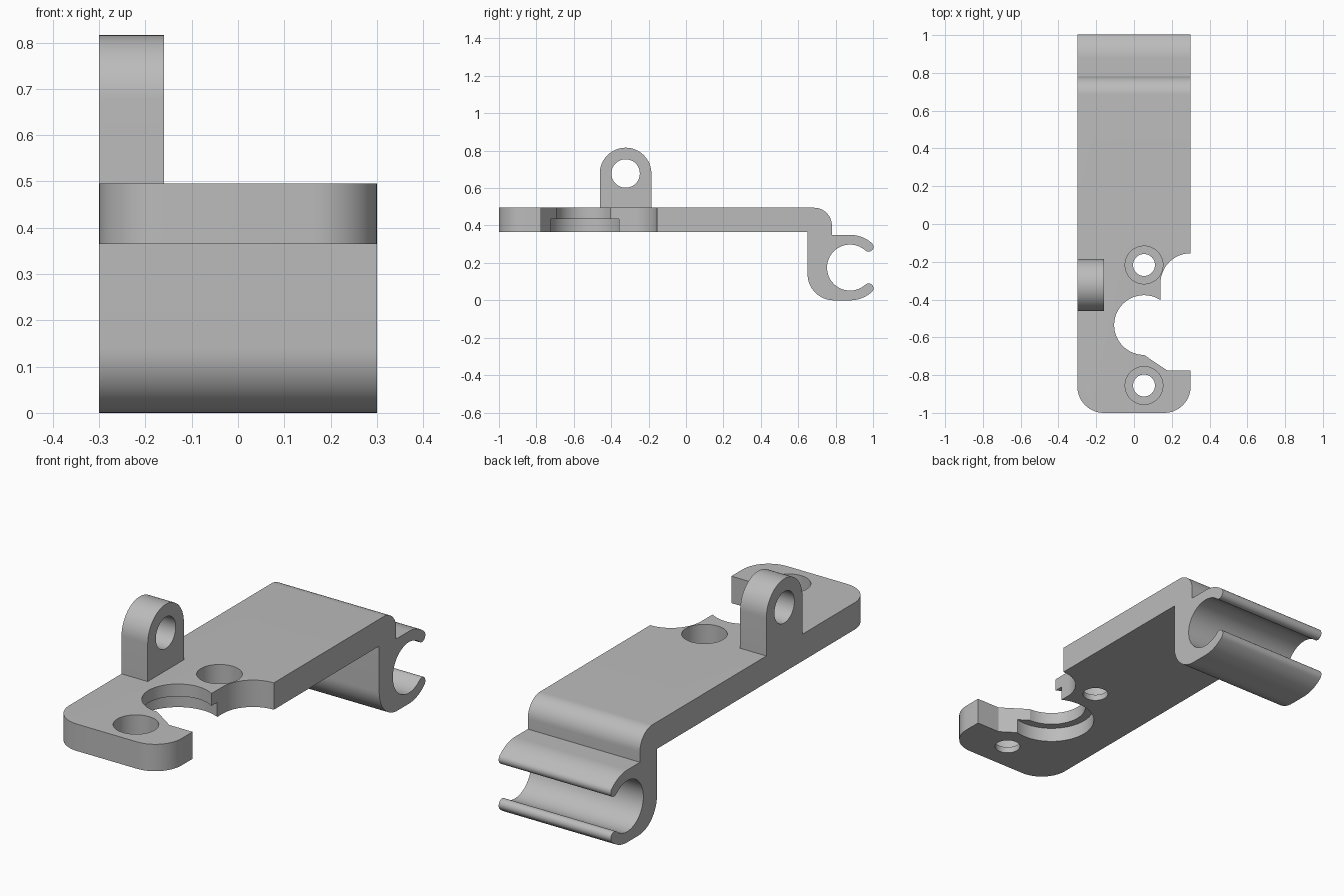
import bpy, bmesh
from math import sin, cos, pi, radians
from mathutils import Vector

if "Cube" in bpy.data.objects:
    bpy.data.objects.remove(bpy.data.objects["Cube"])

grey = bpy.data.materials.new("plain_grey")
grey.use_nodes = True
colour = (0.5, 0.5, 0.5, 1)
grey.diffuse_color = colour
grey.node_tree.nodes["Principled BSDF"].inputs["Base Color"].default_value = colour

HALF = 0.3                  # half width of the bracket
BOTTOM, TOP = 0.365, 0.495  # plate heights


def arc(cx, cy, r, start, end, n=16):
    """Points on an arc, angles in degrees."""
    angles = [radians(start + (end - start) * i / n) for i in range(n + 1)]
    return [(cx + r * cos(a), cy + r * sin(a)) for a in angles]


def prism(name, outline, low, high, axis):
    """Extrude an outline: axis 'x' takes (y, z) points, axis 'z' takes (x, y)."""
    place = (lambda p: (low, p[0], p[1])) if axis == "x" else (lambda p: (p[0], p[1], low))
    bm = bmesh.new()
    face = bm.faces.new([bm.verts.new(place(p)) for p in outline])
    out = bmesh.ops.extrude_face_region(bm, geom=[face])
    shift = Vector((high - low, 0, 0)) if axis == "x" else Vector((0, 0, high - low))
    bmesh.ops.translate(bm, vec=shift,
                        verts=[v for v in out["geom"] if isinstance(v, bmesh.types.BMVert)])
    bmesh.ops.recalc_face_normals(bm, faces=bm.faces)
    mesh = bpy.data.meshes.new(name)
    bm.to_mesh(mesh)
    bm.free()
    obj = bpy.data.objects.new(name, mesh)
    bpy.context.collection.objects.link(obj)
    mesh.materials.append(grey)
    return obj


def cylinder(name, a, b, r, low, high, axis):
    return prism(name, arc(a, b, r, 0, 360, 64)[:-1], low, high, axis)


def cut(obj, cutters):
    """Subtract every cutter, bake the result and discard the cutters."""
    for c in cutters:
        c.hide_render = True
        mod = obj.modifiers.new(c.name, "BOOLEAN")
        mod.operation, mod.solver, mod.object = "DIFFERENCE", "EXACT", c
    graph = bpy.context.evaluated_depsgraph_get()
    mesh = bpy.data.meshes.new_from_object(obj.evaluated_get(graph))
    obj.modifiers.clear()
    obj.data = mesh
    for c in cutters:
        bpy.data.objects.remove(c)


# Bracket side profile: flat plate, rounded shoulder, open tube clip
cy, cz, outer, inner, lip = 0.877, 0.175, 0.175, 0.123, 48
mid, cap = (outer + inner) / 2, (outer - inner) / 2
tip_y, tip_z = mid * cos(radians(lip)), mid * sin(radians(lip))
profile = [(-1, BOTTOM), (-1, TOP)]
profile += arc(0.685, TOP - 0.095, 0.095, 90, 0)
profile += [(0.78, cz + outer)]
profile += arc(cy, cz, outer, 90, lip)
profile += arc(cy + tip_y, cz + tip_z, cap, lip, lip - 180, 10)[1:-1]
profile += arc(cy, cz, inner, lip, 360 - lip, 48)
profile += arc(cy + tip_y, cz - tip_z, cap, 180 - lip, -lip, 10)[1:-1]
profile += arc(cy, cz, outer, -lip, -90)
profile += arc(0.79, 0.14, 0.14, 270, 180)
profile += [(0.65, BOTTOM)]
bracket = prism("bracket_with_clip", profile, -HALF, HALF, "x")

# Rounded front corners
bm = bmesh.new()
bm.from_mesh(bracket.data)
corners = [e for e in bm.edges if all(v.co.y < -0.99 for v in e.verts)
           and abs(e.verts[0].co.z - e.verts[1].co.z) > 0.1]
bmesh.ops.bevel(bm, geom=corners, offset=0.14, segments=14, profile=0.5, affect="EDGES")
bm.to_mesh(bracket.data)
bm.free()

# Open side notch: round seat, slanted lead-in and scooped shoulder
hx, hy, seat = 0.053, -0.535, 0.158
notch = [(0.4, -0.775), (0.175, -0.775)]
notch += arc(hx, hy, seat, 270, 57, 48)
notch += arc(0.3, -0.315, 0.16, 180, 90, 20)
notch += [(0.4, -0.155)]
cutters = [prism("notch_cutter", notch, 0.3, 0.6, "z"),
           cylinder("seat_recess_cutter", hx, hy, 0.197, 0.3, 0.435, "z")]

# Two counterbored screw holes
for y in (-0.217, -0.855):
    cutters.append(cylinder("screw_hole_cutter", hx, y, 0.058, 0.3, 0.6, "z"))
    cutters.append(cylinder("counterbore_cutter", hx, y, 0.1, 0.395, 0.6, "z"))
cut(bracket, cutters)

# Upright lug with a cross hole
ly, lz, lr = -0.323, 0.678, 0.138
lug_shape = [(ly - lr, TOP), (ly + lr, TOP)] + arc(ly, lz, lr, 0, 180, 32)
lug = prism("upright_lug", lug_shape, -HALF, -0.16, "x")
cut(lug, [cylinder("lug_hole_cutter", ly, lz, 0.076, -0.5, 0, "x")])

# Smooth curved walls, crisp edges
for obj in (bracket, lug):
    bpy.ops.object.select_all(action="DESELECT")
    obj.select_set(True)
    bpy.context.view_layer.objects.active = obj
    bpy.ops.object.shade_smooth_by_angle(angle=radians(25))
